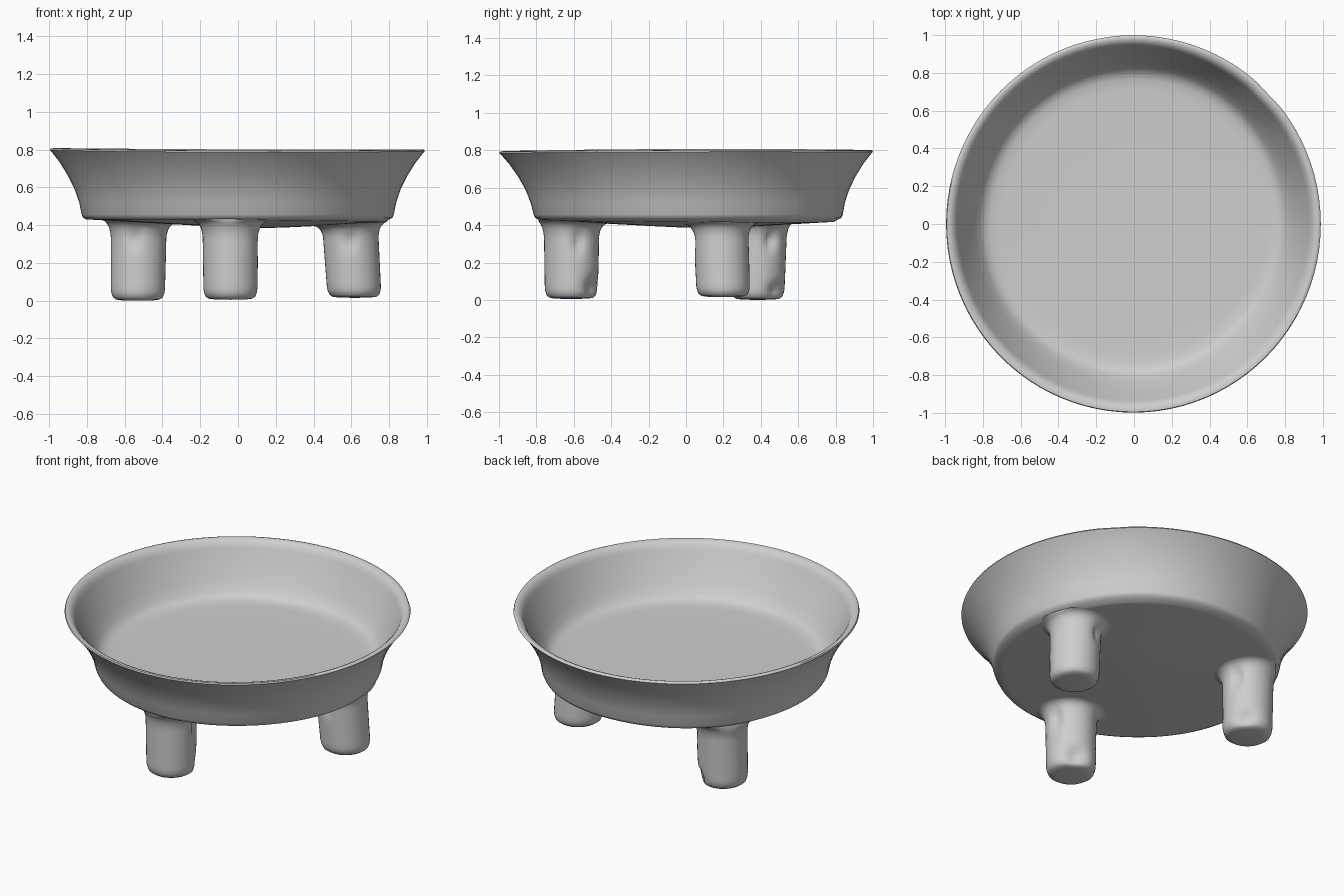
import bpy, bmesh, math

if "Cube" in bpy.data.objects:
    bpy.data.objects.remove(bpy.data.objects["Cube"])

clay = bpy.data.materials.new("grey clay")
clay.diffuse_color = (0.62, 0.62, 0.62, 1)
clay.use_nodes = True
clay.node_tree.nodes["Principled BSDF"].inputs["Base Color"].default_value = clay.diffuse_color


def lathe(name, profile, segments, warp, holes=()):
    """Revolve an (r, z) profile around z; warp moves each point, holes open the underside."""
    bm = bmesh.new()
    rings = []
    for r, z in profile:
        n = 1 if r == 0 else segments
        rings.append([bm.verts.new(warp(r, math.tau * i / segments, z)) for i in range(n)])
    for a, b in zip(rings, rings[1:]):
        for i in range(segments):
            j = (i + 1) % segments
            if len(a) == 1:
                bm.faces.new((a[0], b[j], b[i]))
            elif len(b) == 1:
                bm.faces.new((a[i], a[j], b[0]))
            else:
                bm.faces.new((a[i], a[j], b[j], b[i]))
    bmesh.ops.recalc_face_normals(bm, faces=bm.faces)
    gone = []
    for f in bm.faces:
        c = f.calc_center_median()
        if c.z < 0.44 and any(math.hypot(c.x - x, c.y - y) < 0.14 for x, y in holes):
            gone.append(f)
    bmesh.ops.delete(bm, geom=gone, context='FACES')
    mesh = bpy.data.meshes.new(name)
    bm.to_mesh(mesh)
    bm.free()
    mesh.materials.append(clay)
    ob = bpy.data.objects.new(name, mesh)
    bpy.context.collection.objects.link(ob)
    bpy.context.view_layer.objects.active = ob
    ob.select_set(True)
    bpy.ops.object.shade_smooth_by_angle(angle=math.radians(60))
    ob.select_set(False)
    return ob


def underside(x, y):
    """Height of the dish underside: a soft shallow cone, lowest a little off centre."""
    d = math.hypot(x - 0.12, y - 0.1)
    return 0.385 + 0.058 * (math.hypot(d, 0.15) - 0.15)


# Dish: shallow underside (z = 0 marks rings that follow it), flared wall, rounded lip, floor
dish_profile = [(0.026 * i, 0) for i in range(31)]
dish_profile += [
    (0.8, 0.43), (0.818, 0.438), (0.826, 0.456),
    (0.839, 0.52), (0.863, 0.59), (0.898, 0.66), (0.942, 0.73), (0.98, 0.778),
    (0.992, 0.792), (0.988, 0.8), (0.974, 0.801), (0.957, 0.794), (0.941, 0.778),
    (0.93, 0.755), (0.915, 0.722), (0.888, 0.667), (0.847, 0.588), (0.814, 0.536),
    (0.788, 0.51), (0.755, 0.499), (0.7, 0.496), (0.4, 0.494), (0, 0.494)]


def dish_warp(r, a, z):
    # hand-made unevenness: base sits slightly back, rim a little wavy
    base = min(1, max(0, (0.8 - z) / 0.36))
    up = max(0, (z - 0.6) / 0.2) * (0.003 * math.cos(2 * a) - 0.003 * math.cos(a)
                                    + 0.003 * math.sin(a))
    r *= 1 + 0.004 * math.cos(5 * a + 1) * base
    r -= 0.006 * math.exp(-((a - 0.76) / 0.06) ** 2) * (1 - base)  # nick in the rim
    x, y = r * math.cos(a) - 0.003, r * math.sin(a) * (1.007 - 0.007 * base) + 0.015 * base
    return (x, y, underside(x, y) if z == 0 else z + up)


# Legs: rounded foot, slightly tapered post, flare that blends into the underside
leg_profile = [(0, 0.0), (0.085, 0.002), (0.115, 0.006), (0.132, 0.018), (0.14, 0.04)]
leg_profile += [(0.143 + 0.004 * i / 11, 0.06 + 0.025 * i) for i in range(12)]
leg_profile += [(0.15, 0.355), (0.156, 0.377), (0.165, 0.394), (0.178, 0.407),
                (0.192, 0.413), (0.205, 0.416)]


def leg(name, x, y, lift=0.0, lean=(0, 0), dents=()):
    """dents: (angle in degrees, height, depth, angular width, height spread)."""
    def warp(r, a, z):
        for angle, dz, depth, wide, tall in dents:
            d = (a - math.radians(angle) + math.pi) % math.tau - math.pi
            r -= depth * (r / 0.14) * math.exp(-(d / wide) ** 2 - ((z - dz) / tall) ** 2)
        t = z / 0.416
        px = x + lean[0] * t + r * math.cos(a)
        py = y + lean[1] * t + r * math.sin(a)
        # keep the flare inside the dish's lower edge and follow its slope
        far = math.hypot(px, py - 0.015)
        if far > 0.805:
            px, py = px * 0.805 / far, 0.015 + (py - 0.015) * 0.805 / far
        f = max(0, (t - 0.8) / 0.2)
        return (px, py, z + lift * (1 - t) + f * (underside(px, py) + 0.002 - 0.416))
    lathe(name, leg_profile, 40, warp)


lathe("dish", dish_profile, 96, dish_warp,
      holes=[(-0.04, -0.612), (0.59, 0.185), (-0.525, 0.393)])
leg("front_leg", -0.04, -0.612, 0.005,
    dents=[(15, 0.31, 0.025, 0.2, 0.06), (60, 0.06, 0.04, 0.45, 0.05)])
leg("right_leg", 0.617, 0.2, 0.015, lean=(-0.025, -0.015),
    dents=[(268, 0.31, 0.02, 0.18, 0.05), (110, 0.31, 0.02, 0.2, 0.05)])
leg("left_leg", -0.53, 0.383, 0.0, lean=(0.005, 0.01),
    dents=[(262, 0.33, 0.02, 0.18, 0.05), (25, 0.32, 0.03, 0.2, 0.05),
           (45, 0.05, 0.03, 0.4, 0.04)])
